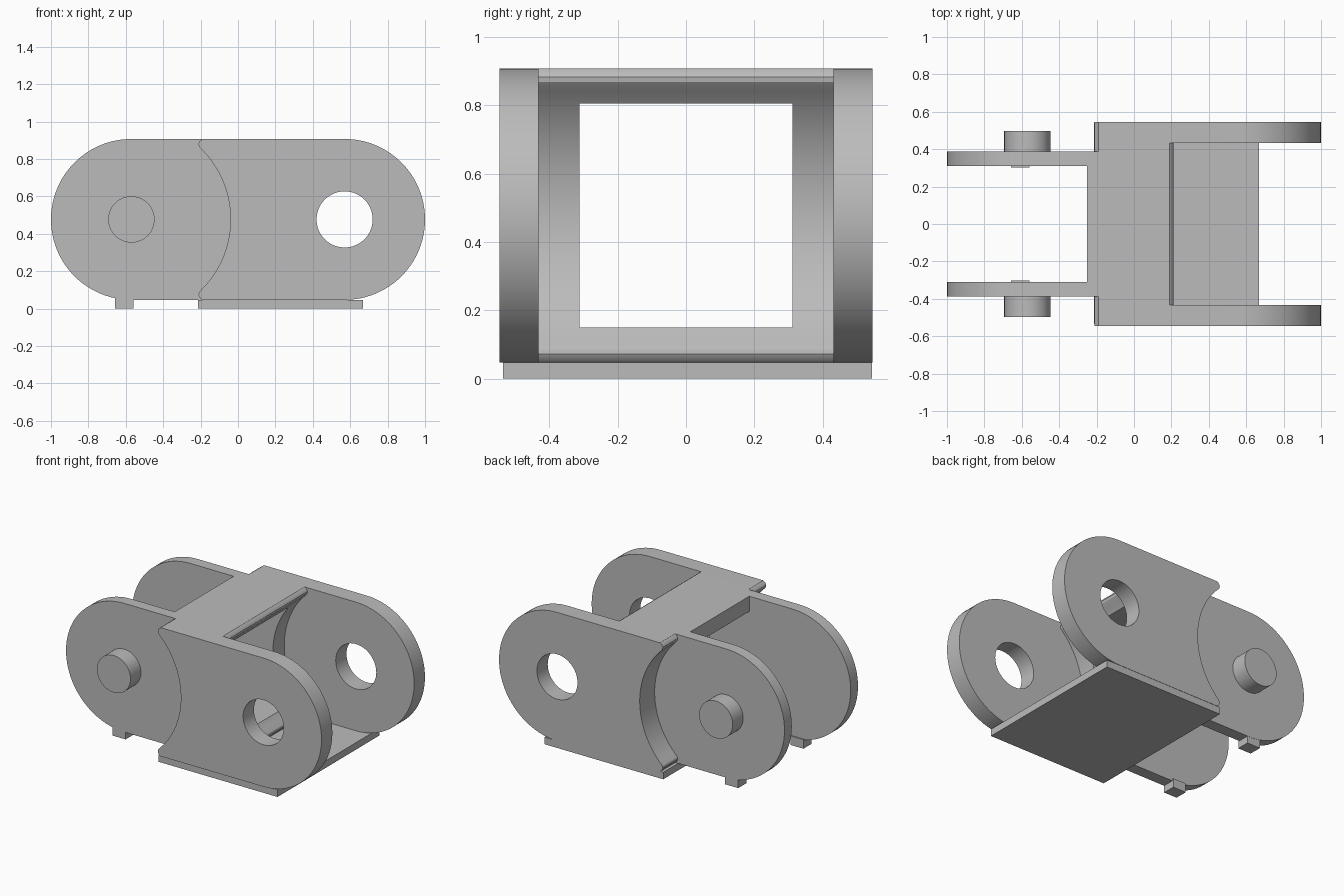
import bpy, bmesh, math

default = bpy.data.objects.get("Cube")
if default:
    bpy.data.objects.remove(default, do_unlink=True)

# Shared dimensions
AXIS_X, AXIS_Z, END_R = 0.57, 0.477, 0.43
HALF_W, CHANNEL, INNER_OUT, INNER_IN = 0.546, 0.432, 0.388, 0.311
FLOOR, TOP = AXIS_Z - END_R, AXIS_Z + END_R

grey = bpy.data.materials.new("plain grey")
grey.use_nodes = True
grey.diffuse_color = (0.5, 0.5, 0.5, 1)
grey.node_tree.nodes["Principled BSDF"].inputs["Base Color"].default_value = (0.5, 0.5, 0.5, 1)


def extrude_y(name, profile, y0, y1):
    """Solid from an x-z outline, stretched from y0 to y1."""
    bm = bmesh.new()
    face = bm.faces.new([bm.verts.new((x, y0, z)) for x, z in profile])
    moved = bmesh.ops.extrude_face_region(bm, geom=[face])["geom"]
    bmesh.ops.translate(bm, vec=(0, y1 - y0, 0),
                        verts=[g for g in moved if isinstance(g, bmesh.types.BMVert)])
    bmesh.ops.recalc_face_normals(bm, faces=bm.faces)
    mesh = bpy.data.meshes.new(name)
    bm.to_mesh(mesh)
    bm.free()
    obj = bpy.data.objects.new(name, mesh)
    mesh.materials.append(grey)
    bpy.context.collection.objects.link(obj)
    return obj


def arc(cx, r, start, end, steps):
    angles = [math.radians(start + (end - start) * i / steps) for i in range(steps + 1)]
    return [(cx + r * math.cos(a), AXIS_Z + r * math.sin(a)) for a in angles]


def box(x0, x1, z0, z1):
    return [(x0, z0), (x1, z0), (x1, z1), (x0, z1)]


def circle(cx, r):
    return arc(cx, r, 0, 360, 64)[:-1]


def smooth(obj):
    bpy.ops.object.select_all(action="DESELECT")
    obj.select_set(True)
    bpy.context.view_layer.objects.active = obj
    bpy.ops.object.shade_smooth_by_angle(angle=math.radians(30))


def cut(obj, cutter):
    cutter.hide_render = True
    bpy.context.view_layer.objects.active = obj
    mod = obj.modifiers.new("cut", "BOOLEAN")
    mod.operation, mod.solver, mod.object = "DIFFERENCE", "EXACT", cutter
    bpy.ops.object.modifier_apply(modifier=mod.name)
    bpy.data.objects.remove(cutter, do_unlink=True)


# Link body: a rounded block that gets carved into two staggered plate pairs
outline = arc(AXIS_X, END_R, -90, 90, 48) + arc(-AXIS_X, END_R, 90, 270, 48)
body = extrude_y("link_body", outline, -HALF_W, HALF_W)

# Concave clearance outline with a small rounded lip at top and bottom
lip = [(-0.19, TOP), (-0.203, 0.898), (-0.211, 0.882), (-0.209, 0.868)]
low_lip = [(x, 2 * AXIS_Z - z) for x, z in reversed(lip)]
clearance = ([(-1.5, 1.2), (-0.19, 1.2)] + lip + arc(-AXIS_X, 0.53, 45.5, -45.5, 40)
             + low_lip + [(-0.19, -0.3), (-1.5, -0.3)])
mirrored = [(-x, z) for x, z in clearance]

# Recesses outside the inner plates, and the channel between the outer plates
for side in (-1, 1):
    cut(body, extrude_y("side_cutter", clearance, side * INNER_OUT, side * 0.8))
cut(body, extrude_y("channel_cutter", mirrored, -CHANNEL, CHANNEL))

# Slot between the inner plates, the window through the body, and the pin holes
cut(body, extrude_y("slot_cutter", box(-1.5, -0.25, -0.3, 1.2), -INNER_IN, INNER_IN))
cut(body, extrude_y("window_cutter", box(-0.4, 0.4, 0.15, 0.805), -INNER_IN, INNER_IN))
cut(body, extrude_y("hole_cutter", circle(AXIS_X, 0.15), -0.8, 0.8))
smooth(body)

# Base plate
extrude_y("base_plate", box(-0.213, 0.667, 0, FLOOR), -0.535, 0.544)

# Pins and feet on the inner plates
for side, label in ((-1, "right"), (1, "left")):
    pin = extrude_y(label + "_pin", circle(-AXIS_X, 0.124), side * (INNER_OUT - 0.01), side * 0.498)
    smooth(pin)
    extrude_y(label + "_foot", box(-0.657, -0.56, 0, 0.06), side * 0.302, side * (INNER_OUT - 0.001))
